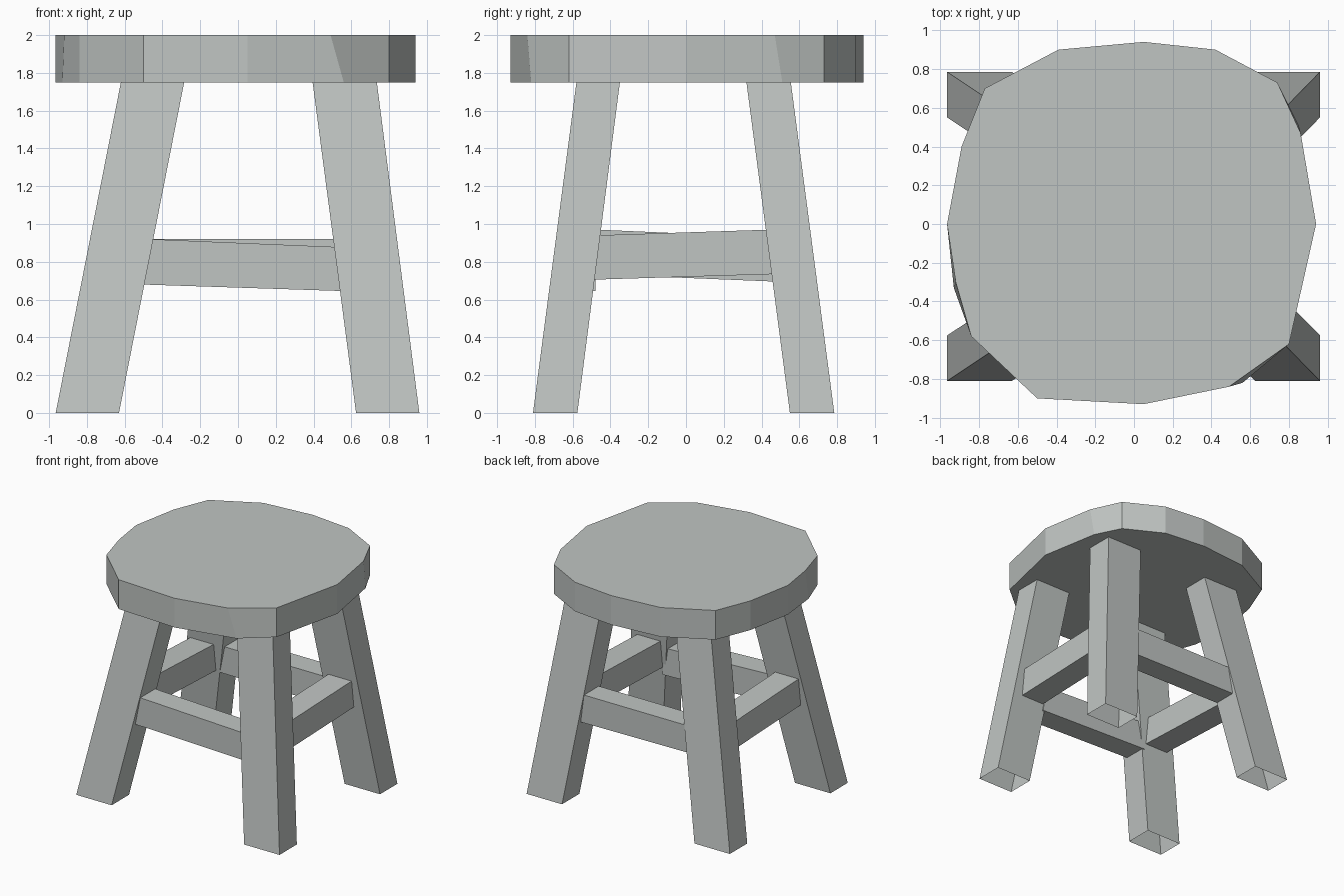
import bpy
import bmesh

if "Cube" in bpy.data.objects:
    bpy.data.objects.remove(bpy.data.objects["Cube"], do_unlink=True)

# One flat colour for the whole stool
grey = bpy.data.materials.new("pale grey")
grey.use_nodes = True
colour = (0.53, 0.56, 0.545, 1)
grey.diffuse_color = colour
shader = next(n for n in grey.node_tree.nodes if n.type == "BSDF_PRINCIPLED")
shader.inputs["Base Color"].default_value = colour
shader.inputs["Roughness"].default_value = 0.9


def loft(name, start, end, capped=True):
    """Join two matching rings of points with flat side faces."""
    bm = bmesh.new()
    a = [bm.verts.new(p) for p in start]
    b = [bm.verts.new(p) for p in end]
    count = len(a)
    for i in range(count):
        j = (i + 1) % count
        bm.faces.new((a[i], a[j], b[j], b[i]))
    if capped:
        bm.faces.new(a[::-1])
        bm.faces.new(b)
        bmesh.ops.recalc_face_normals(bm, faces=bm.faces[:])
    mesh = bpy.data.meshes.new(name)
    bm.to_mesh(mesh)
    bm.free()
    mesh.materials.append(grey)
    obj = bpy.data.objects.new(name, mesh)
    bpy.context.collection.objects.link(obj)
    return obj


def rectangle(xs, ys, z):
    """Counter-clockwise rectangle at height z."""
    (x0, x1), (y0, y1) = xs, ys
    return [(x0, y0, z), (x1, y0, z), (x1, y1, z), (x0, y1, z)]


def between(foot, top, z):
    """Position along a leaning leg edge at height z."""
    return foot + (top - foot) * z / SEAT_BOTTOM


SEAT_BOTTOM = 1.75
SEAT_TOP = 2.0

# Seat: an uneven hand-cut disc, two rim edges lean slightly
rim = [(0.94, 0), (0.86, 0.47), (0.74, 0.73), (0.42, 0.9), (0.05, 0.94),
       (-0.39, 0.9), (-0.77, 0.7), (-0.89, 0.4), (-0.965, 0),
       (-0.92, -0.3), (-0.84, -0.58), (-0.5, -0.9), (0.05, -0.93),
       (0.49, -0.84), (0.8, -0.62)]
lower_rim = list(rim)
lower_rim[1] = (0.85, 0.51)
lower_rim[9] = (-0.93, -0.33)
lower_rim[-2] = (0.56, -0.82)
loft("seat",
     [(x, y, SEAT_BOTTOM) for x, y in lower_rim],
     [(x, y, SEAT_TOP) for x, y in rim])

# Legs: leaning square tubes, open at the foot; (foot span, top span)
leg_x = {"right": ((-0.965, -0.63), (-0.62, -0.285)),
         "left": ((0.625, 0.96), (0.395, 0.735))}
leg_y = {"front": ((-0.81, -0.575), (-0.58, -0.35)),
         "back": ((0.55, 0.785), (0.32, 0.555))}
for side, (foot_x, top_x) in leg_x.items():
    for end, (foot_y, top_y) in leg_y.items():
        loft(f"{end}_{side}_leg",
             rectangle(foot_x, foot_y, 0),
             rectangle(top_x, top_y, SEAT_BOTTOM), capped=False)

EMBED = 0.02


def stretcher(name, along_x, across, heights, spans):
    """Bar between two legs, its ends cut to the lean of the leg faces."""
    (low_foot, low_top), (high_foot, high_top) = spans
    faces = [(low_foot[1], low_top[1], -EMBED),
             (high_foot[0], high_top[0], EMBED)]
    rings = []
    for (foot, top, inset), (z0, z1) in zip(faces, heights):
        corners = [(across[0], z0), (across[1], z0),
                   (across[1], z1), (across[0], z1)]
        ring = []
        for c, z in corners:
            a = between(foot, top, z) + inset
            ring.append((a, c, z) if along_x else (c, a, z))
        rings.append(ring)
    loft(name, *rings)


# Stretchers: each pair sits at its own height with a slight tilt
x_spans = (leg_x["right"], leg_x["left"])
y_spans = (leg_y["front"], leg_y["back"])
stretcher("front_stretcher", True, (-0.68, -0.48),
          ((0.68, 0.92), (0.645, 0.878)), x_spans)
stretcher("back_stretcher", True, (0.46, 0.66),
          ((0.69, 0.92), (0.68, 0.92)), x_spans)
stretcher("left_stretcher", False, (0.56, 0.78),
          ((0.705, 0.94), (0.735, 0.97)), y_spans)
stretcher("right_stretcher", False, (-0.75, -0.53),
          ((0.735, 0.97), (0.695, 0.93)), y_spans)
